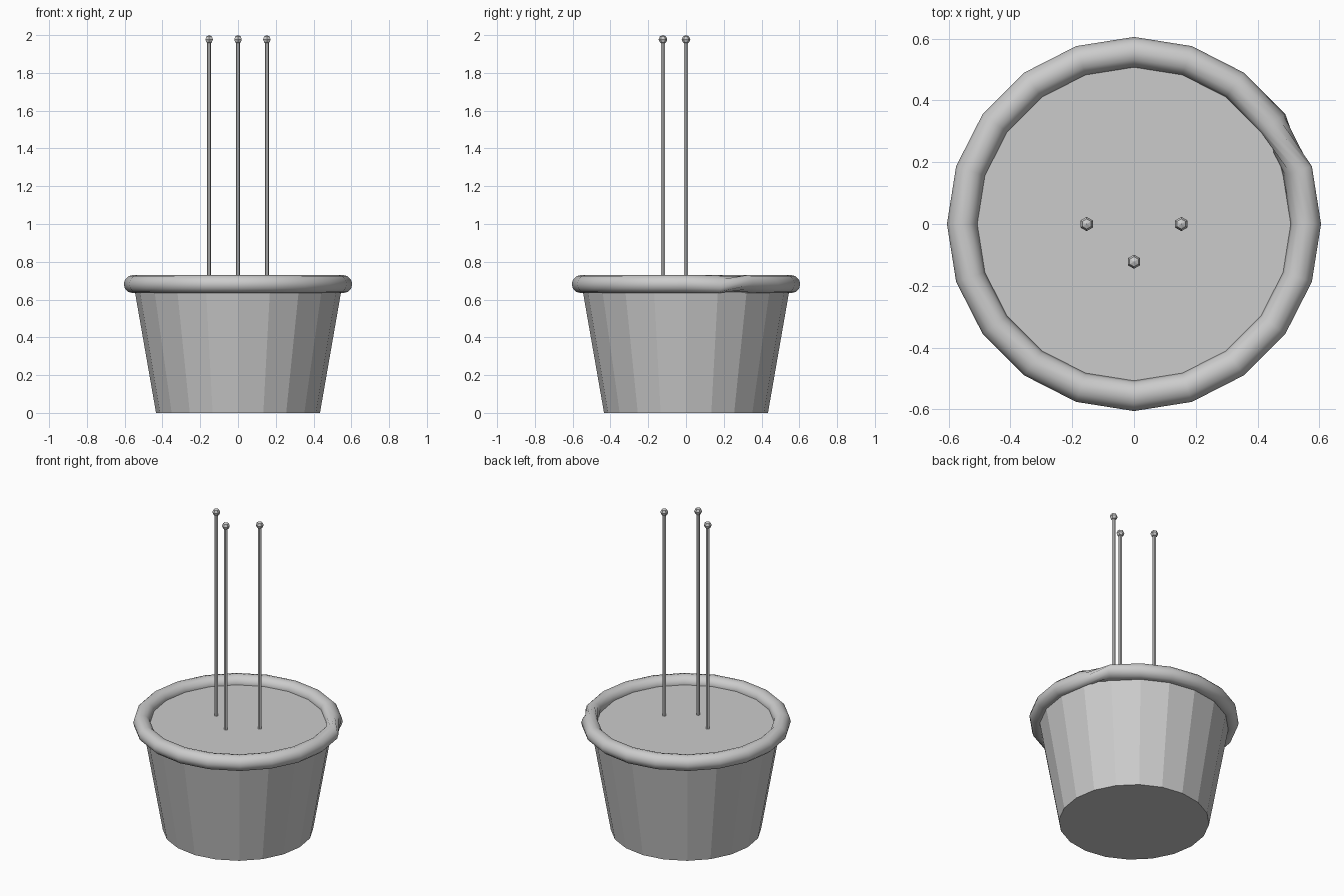
import bpy, bmesh, math
from math import cos, sin, tau

cube = bpy.data.objects.get("Cube")
if cube:
    bpy.data.objects.remove(cube)

SIDES = 20      # sides of the pot and its rim
TUBE = 12       # sides of the rim's cross-section
RIM_Z = 0.682

grey = bpy.data.materials.new("plain grey")
grey.use_nodes = True
grey.diffuse_color = (0.6, 0.6, 0.6, 1)
grey.node_tree.nodes["Principled BSDF"].inputs["Base Color"].default_value = (0.6, 0.6, 0.6, 1)


def add_object(name, bm, location=(0, 0, 0), smooth=False):
    bmesh.ops.recalc_face_normals(bm, faces=bm.faces)
    for f in bm.faces:
        f.smooth = smooth
    mesh = bpy.data.meshes.new(name)
    bm.to_mesh(mesh)
    bm.free()
    mesh.materials.append(grey)
    obj = bpy.data.objects.new(name, mesh)
    obj.location = location
    bpy.context.collection.objects.link(obj)
    return obj


def ring(bm, radius, z, sides):
    return [bm.verts.new((radius * cos(tau * i / sides), radius * sin(tau * i / sides), z))
            for i in range(sides)]


def prism(bm, r_bottom, r_top, z_bottom, z_top, sides):
    low, high = ring(bm, r_bottom, z_bottom, sides), ring(bm, r_top, z_top, sides)
    bm.faces.new(low[::-1])
    bm.faces.new(high)
    for i in range(sides):
        j = (i + 1) % sides
        bm.faces.new((low[i], low[j], high[j], high[i]))


# Tapered pot, closed at the level of the soil
bm = bmesh.new()
prism(bm, 0.434, 0.553, 0, RIM_Z, SIDES)
add_object("pot", bm)

# Rolled rim, with one twisted joint in the tube
bm = bmesh.new()
rings = []
for i in range(SIDES):
    a = tau * i / SIDES
    section = []
    for k in range(TUBE):
        t = tau * k / TUBE
        r = 0.556 + 0.049 * cos(t)
        section.append(bm.verts.new((r * cos(a), r * sin(a), RIM_Z + 0.048 * sin(t))))
    rings.append(section)
for i in range(SIDES):
    here, there = rings[i], rings[(i + 1) % SIDES]
    shift = 2 if i == 1 else 0
    for k in range(TUBE):
        n = k + 1
        bm.faces.new((here[k], there[(k + shift) % TUBE],
                      there[(n + shift) % TUBE], here[n % TUBE]))
add_object("rim", bm, smooth=True)

# Three thin stakes with faceted ball tips
for side, x, y in (("right", -0.153, 0), ("left", 0.153, 0), ("front", 0, -0.122)):
    bm = bmesh.new()
    prism(bm, 0.011, 0.011, RIM_Z - 0.02, 1.978, 6)
    add_object(side + "_stake", bm, (x, y, 0))
    bm = bmesh.new()
    bmesh.ops.create_uvsphere(bm, u_segments=6, v_segments=4, radius=0.023)
    add_object(side + "_stake_tip", bm, (x, y, 1.977))
